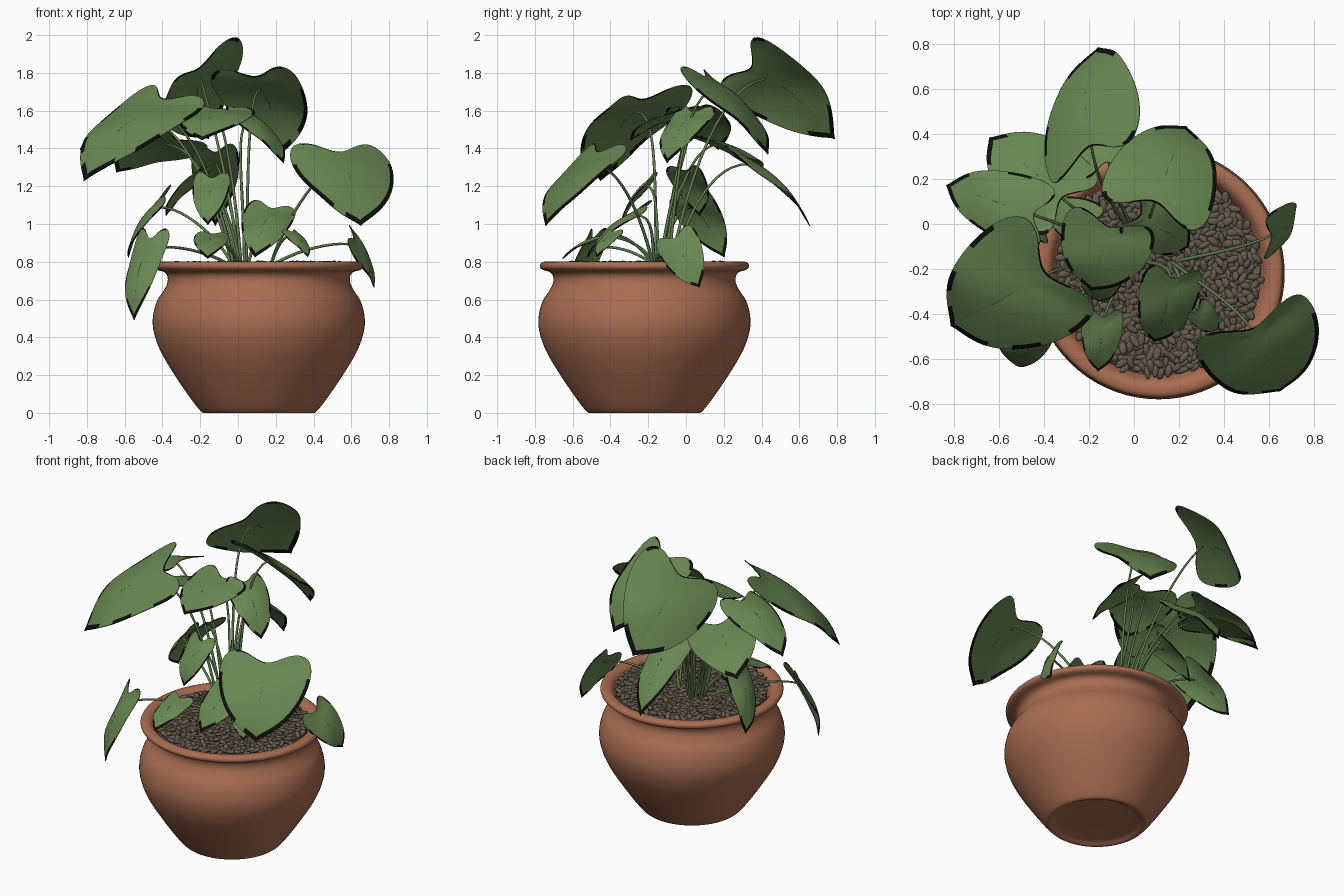
import bpy, bmesh, math, random
from mathutils import Vector, Matrix

if "Cube" in bpy.data.objects:
    bpy.data.objects.remove(bpy.data.objects["Cube"])
random.seed(4)


def material(name, rgb):
    m = bpy.data.materials.new(name)
    m.diffuse_color = (*rgb, 1)
    m.use_nodes = True
    m.node_tree.nodes["Principled BSDF"].inputs["Base Color"].default_value = m.diffuse_color
    return m


TERRACOTTA = material("terracotta", (0.40, 0.155, 0.085))
LEAF = material("leaf_green", (0.14, 0.24, 0.085))
EDGE = material("leaf_edge_black", (0.004, 0.005, 0.003))
STEM = material("stem_green", (0.12, 0.20, 0.075))
GRAVEL = material("gravel_brown", (0.13, 0.104, 0.076))
CX, CY = 0.11, -0.22          # pot axis
UP = Vector((0, 0, 1))


def add(name, bm, *mats):
    me = bpy.data.meshes.new(name)
    bm.to_mesh(me)
    bm.free()
    for mat in mats:
        me.materials.append(mat)
    for p in me.polygons:
        p.use_smooth = True
    ob = bpy.data.objects.new(name, me)
    bpy.context.collection.objects.link(ob)
    return ob


def rounded(pts):
    """Cut every corner of a profile, keeping its ends."""
    pts = [Vector(p) for p in pts]
    out = [pts[0]]
    for a, b in zip(pts, pts[1:]):
        out += [a.lerp(b, .25), a.lerp(b, .75)]
    return out + [pts[-1]]


def lathe(name, profile, mat, n=72):
    bm = bmesh.new()
    vs = [bm.verts.new((r, 0, z)) for r, z in profile]
    es = [bm.edges.new(p) for p in zip(vs, vs[1:])]
    bmesh.ops.spin(bm, geom=vs + es, cent=(0, 0, 0), axis=UP,
                   angle=2 * math.pi, steps=n, use_merge=True)
    bmesh.ops.remove_doubles(bm, verts=bm.verts, dist=1e-4)
    bmesh.ops.recalc_face_normals(bm, faces=bm.faces)
    ob = add(name, bm, mat)
    ob.location = (CX, CY, 0)
    ob.data.set_sharp_from_angle(angle=math.radians(50))


# Pot: shallow foot, round belly, narrow neck, rolled rim, inner wall
lathe("pot", rounded(rounded([
    (0, .02), (.25, .02), (.28, 0), (.305, 0), (.4, .13), (.5, .285),
    (.545, .38), (.567, .48), (.545, .59), (.5, .65), (.478, .7),
    (.49, .745), (.545, .757), (.557, .78), (.54, .802), (.49, .8),
    (.46, .75), (.44, .66), (0, .66)])), TERRACOTTA)

# Gravel: bed disc plus scattered flattened pebbles
lathe("gravel_bed", [(0, .7), (.455, .7), (.455, .77), (0, .77)], GRAVEL)
bm = bmesh.new()
COUNT = 800
for i in range(COUNT):
    r, a = .45 * math.sqrt((i + .5) / COUNT), i * 2.39996
    x, y = CX + r * math.cos(a), CY + r * math.sin(a)
    m = (Matrix.Translation((x, y, .777 + random.uniform(-.004, .014)))
         @ Matrix.Rotation(random.uniform(0, 6.28), 4, 'Z')
         @ Matrix.Rotation(random.uniform(-.4, .4), 4, 'Y')
         @ Matrix.Diagonal((random.uniform(.026, .038),
                            random.uniform(.013, .019), .012, 1)))
    bmesh.ops.create_icosphere(bm, subdivisions=2, radius=1, matrix=m)
add("pebbles", bm, GRAVEL)


def heart(t):
    """Heart outline (across, along): t = 0 notch, +-pi tip."""
    c = math.cos(t / 2)
    u = 1.5 * math.sin(t) * abs(c) ** 1.6
    return u, (1 - math.cos(t)) / 2 - .36 * math.sin(2 * abs(t)) * c * c


STEPS = 22
OUTLINE = [heart(2 * math.pi * i / STEPS - math.pi) for i in range(STEPS)]
MID = .12                     # where the stalk meets the blade


def leaf(name, base, tip, width, roll):
    """Heart blade from stalk joint to tip, rolled about its midrib."""
    axis = tip - base
    size = axis.length
    level = axis.cross(UP).normalized()
    top = level.cross(axis).normalized()
    roll = math.radians(roll)
    side = level * math.cos(roll) + top * math.sin(roll)
    n = side.cross(axis).normalized()

    def point(u, v):
        lift = .11 * math.sin(math.pi * max(v, 0)) - .07 * u * u
        ripple = .03 * abs(u) * math.sin(9 * v + (2 if u > 0 else 0))
        return base + axis * v + side * u * width + n * size * (lift + ripple)

    bm = bmesh.new()
    c = bm.verts.new(point(0, MID))
    rings = [[bm.verts.new(point(u * r, MID + (v - MID) * r))
              for u, v in OUTLINE] for r in (.35, .7, 1, 1.03)]
    for i in range(STEPS):
        j = (i + 1) % STEPS
        bm.faces.new((c, rings[0][i], rings[0][j]))
        for a, b in zip(rings, rings[1:]):
            f = bm.faces.new((a[i], b[i], b[j], a[j]))
            # withered black patches at the tip and along the margin
            if b is rings[-1] and (OUTLINE[i][1] > .85 or random.random() < .4):
                f.material_index = 1
    ob = add(name, bm, LEAF, EDGE)
    s = ob.modifiers.new("smooth", 'SUBSURF')
    s.levels = s.render_levels = 2
    t = ob.modifiers.new("thickness", 'SOLIDIFY')
    t.thickness, t.offset = .005, 0


def stalk(name, base, tip, start):
    """Arching stalk from the crown to the leaf joint."""
    d = base - start
    out = Vector((tip.x - base.x, tip.y - base.y, 0))
    cu = bpy.data.curves.new(name, 'CURVE')
    cu.dimensions = '3D'
    cu.bevel_depth, cu.bevel_resolution = .008, 2
    sp = cu.splines.new('BEZIER')
    sp.bezier_points.add(1)
    p, q = sp.bezier_points
    for k in (p, q):
        k.handle_left_type = k.handle_right_type = 'FREE'
    p.co, q.co = start, base + (tip - base) * MID
    p.handle_left = start - UP * .05
    p.handle_right = start + Vector((d.x * .22, d.y * .22, d.z * .45 + .02))
    q.handle_left = base - out * .35 - d * .1 + UP * .03
    q.handle_right = tip
    p.radius, q.radius = 1.15, .7
    cu.materials.append(STEM)
    bpy.context.collection.objects.link(bpy.data.objects.new(name, cu))


# Leaves: name, stalk joint, tip, then half width and roll where unusual
LEAVES = [
    ("top_back", (-.2, .37, 1.81), (-.16, .78, 1.46), .27, 45),
    ("back_right", (.1, .12, 1.76), (.23, .43, 1.38), .24, 2),
    ("back_left", (-.34, .13, 1.44), (-.64, .38, 1.28), .2, -15),
    ("back_low", (-.12, .3, 1.36), (-.12, .65, 1), .12, 0),
    ("left", (-.47, .05, 1.6), (-.83, .17, 1.4)),
    ("left_big", (-.42, -.23, 1.64), (-.81, -.45, 1.24), .29, 10),
    ("centre", (-.11, -.03, 1.6), (-.19, -.29, 1.45), .2, 0),
    ("centre_right", (.04, .03, 1.58), (.24, -.1, 1.33)),
    ("right_big", (.54, -.48, 1.36), (.65, -.74, 1), .27, 0),
    ("right_small", (.62, -.05, .91), (.72, .07, .67), .11, -60),
    ("front", (.17, -.26, 1.07), (.09, -.52, .83), .13, 12),
    ("front_left", (-.14, -.43, .94), (-.16, -.65, .82)),
    ("front_right", (.29, -.39, .95), (.37, -.47, .83)),
    ("front_centre", (-.14, -.2, 1.23), (-.16, -.34, 1)),
    ("left_inner", (-.21, 0, 1.27), (-.38, .07, 1.05)),
    ("left_hanging", (-.42, .03, 1.12), (-.58, .2, .83), .11, 40),
    ("left_front_hanging", (-.47, -.5, .9), (-.55, -.61, .5), .1, 0),
]
for i, (name, base, tip, *shape) in enumerate(LEAVES):
    base, tip = Vector(base), Vector(tip)
    width, roll = shape or (.35 * (tip - base).length, 0)
    leaf(name + "_leaf", base, tip, width, roll)
    # stalks rise from one crown, spread towards their leaf
    start = Vector((.03 + .12 * base.x, -.12 + .1 * base.y + .02 * math.sin(i * 2.4), .77))
    if base.x > .25:
        start.x, start.y = .17, -.17
    stalk(name + "_stalk", base, tip, start)
